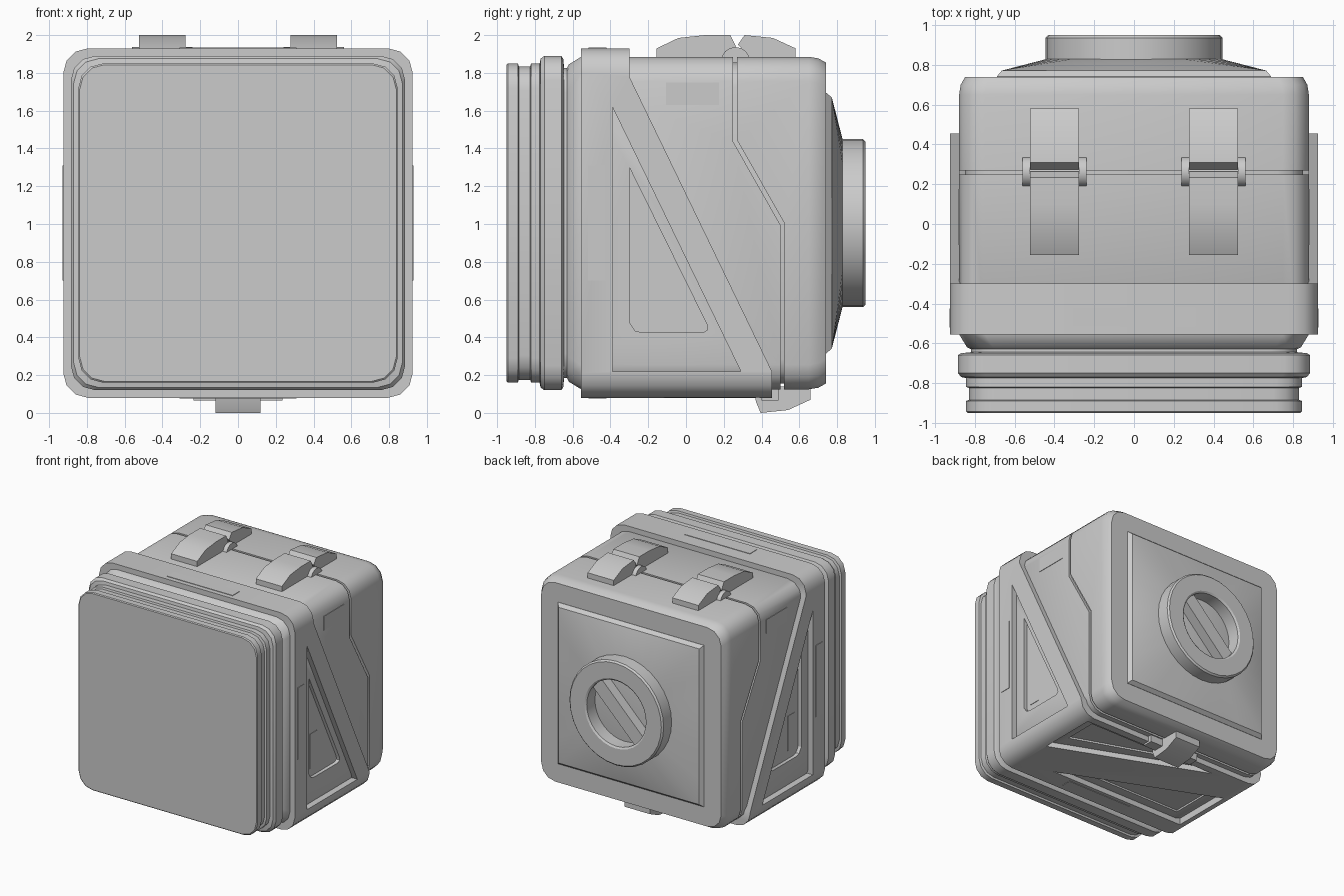
import bpy, bmesh, math
from mathutils import Vector, Matrix

if "Cube" in bpy.data.objects:
    bpy.data.objects.remove(bpy.data.objects["Cube"])

CZ = 1.005  # height of the container's long axis

grey = bpy.data.materials.new("light_grey")
grey.diffuse_color = (0.6, 0.6, 0.6, 1)
grey.use_nodes = True
grey.node_tree.nodes["Principled BSDF"].inputs["Base Color"].default_value = grey.diffuse_color


def finish(name, bm):
    bmesh.ops.recalc_face_normals(bm, faces=bm.faces)
    me = bpy.data.meshes.new(name)
    bm.to_mesh(me)
    bm.free()
    me.materials.append(grey)
    ob = bpy.data.objects.new(name, me)
    bpy.context.collection.objects.link(ob)
    return ob


def bridge(name, rings, closed=False):
    """Skin a list of equal-length point rings; cap the ends unless closed."""
    bm = bmesh.new()
    vr = [[bm.verts.new(p) for p in r] for r in rings]
    n = len(vr[0])
    pairs = list(zip(vr, vr[1:] + vr[:1])) if closed else list(zip(vr, vr[1:]))
    for a, b in pairs:
        for i in range(n):
            j = (i + 1) % n
            bm.faces.new((a[i], a[j], b[j], b[i]))
    if not closed:
        bm.faces.new(vr[0])
        bm.faces.new(vr[-1])
    return finish(name, bm)


def rounded_square(y, h, r=0.13, seg=3):
    pts = []
    for q in range(4):
        mid = math.radians(45 + 90 * q)
        cx = math.copysign(h - r, math.cos(mid))
        cz = math.copysign(h - r, math.sin(mid))
        for k in range(seg + 1):
            a = math.radians(90 * q + 90 * k / seg)
            pts.append((cx + r * math.cos(a), y, CZ + cz + r * math.sin(a)))
    return pts


def prism(name, pts, axis, lo, hi):
    """Extrude a 2D outline along x (points are y,z) or z (points are x,y)."""
    if axis == 'x':
        return bridge(name, [[(d, a, b) for a, b in pts] for d in (lo, hi)])
    return bridge(name, [[(a, b, d) for a, b in pts] for d in (lo, hi)])


def box(name, lo, hi):
    (x0, y0, z0), (x1, y1, z1) = lo, hi
    return prism(name, [(x0, y0), (x1, y0), (x1, y1), (x0, y1)], 'z', z0, z1)


def cut(ob, cutter):
    mod = ob.modifiers.new("cut", 'BOOLEAN')
    mod.operation, mod.solver, mod.object = 'DIFFERENCE', 'EXACT', cutter
    dg = bpy.context.evaluated_depsgraph_get()
    me = bpy.data.meshes.new_from_object(ob.evaluated_get(dg))
    ob.modifiers.clear()
    ob.data = me
    bpy.data.objects.remove(cutter)


# Main shell with the ribbed front seal
profile = [(-0.95, 0.838), (-0.943, 0.845), (-0.89, 0.845), (-0.885, 0.83), (-0.825, 0.83),
           (-0.82, 0.845), (-0.775, 0.845), (-0.77, 0.87), (-0.75, 0.885), (-0.66, 0.885),
           (-0.65, 0.87), (-0.645, 0.82), (-0.63, 0.82), (-0.62, 0.84), (-0.555, 0.88),
           (0.65, 0.88), (0.70, 0.872), (0.74, 0.85)]
shell = bridge("shell", [rounded_square(y, h) for y, h in profile])

# Seam between the front and rear halves, backed by an inner core
cut(shell, prism("seam_cutter", [(0.25, 3), (0.25, 1.435), (0.50, 0.995), (0.50, -1), (0.52, -1),
                                 (0.52, 1.005), (0.27, 1.445), (0.27, 3)], 'x', -2, 2))
bridge("inner_core", [rounded_square(y, 0.85) for y in (0.15, 0.6)])

# Triangular pockets sunk into the shell on both sides and underneath
side_pocket = [(-0.30, 1.30), (-0.30, 0.48), (-0.27, 0.435), (-0.23, 0.425),
               (0.09, 0.425), (0.115, 0.44), (0.11, 0.47)]
for s in (-1, 1):
    lo, hi = sorted((s * 0.85, s * 1.2))
    cut(shell, prism("pocket_cutter", side_pocket, 'x', lo, hi))
bottom_pockets = ([(0.70, 0.32), (0.70, 0.03), (-0.12, 0.32)],
                  [(-0.70, -0.31), (0.20, -0.31), (-0.70, 0.04)])
for tri in bottom_pockets:
    cut(shell, prism("pocket_cutter", tri, 'z', -0.5, 0.145))

# Raised collar with diagonal side braces and a braced base
frame = bridge("braced_frame", [rounded_square(y, 0.925) for y in (-0.555, 0.455)])
cut(frame, prism("brace_cutter", [(-0.30, 3), (-0.30, 1.78), (0.455, 0.22), (1, 0.22), (1, 3)],
                 'x', -2, 2))
cut(frame, prism("window_cutter", [(-0.39, 1.62), (-0.39, 0.22), (0.29, 0.22)], 'x', -2, 2))
for tri in ([(0.80, 0.39), (0.80, -0.12), (-0.48, 0.39)],
            [(-0.80, -0.39), (0.50, -0.39), (-0.80, 0.15)]):
    cut(frame, prism("window_cutter", tri, 'z', -0.5, 0.14))

# Rear panel: a bevelled square rising to a round seat
angles = [math.tau * i / 32 for i in range(32)]


def ring(y, r, square=False):
    pts = []
    for a in angles:
        c, s = math.cos(a), math.sin(a)
        k = r / max(abs(c), abs(s)) if square else r
        pts.append((k * c, y, CZ + k * s))
    return pts


bridge("rear_panel", [ring(0.70, 0.69, True), ring(0.742, 0.69, True), ring(0.772, 0.665, True),
                      ring(0.83, 0.44)])

# Rear knob with a diagonal grip bar
bridge("knob_ring", [ring(y, r) for y, r in ((0.80, 0.445), (0.937, 0.445), (0.95, 0.432),
                                             (0.95, 0.295), (0.94, 0.28), (0.80, 0.28))], True)
bar = box("knob_bar", (-0.29, 0.80, -0.06), (0.29, 0.915, 0.06))
bar.data.transform(Matrix.Translation((0, 0, CZ)) @ Matrix.Rotation(math.radians(-45), 4, 'Y'))


def barrel(name, x0, x1, y, z, r):
    pts = [(y + r * math.cos(a), z + r * math.sin(a)) for a in angles[::2]]
    prism(name, pts, 'x', x0, x1)


# Two top latches: front paddle, rear paddle, hinge barrel and lugs
front_paddle = [(-0.155, 1.86), (-0.155, 1.93), (-0.04, 1.985), (0.10, 2.0), (0.235, 2.0),
                (0.265, 1.94), (0.22, 1.90), (0.20, 1.86)]
rear_paddle = [(0.58, 1.86), (0.58, 1.93), (0.46, 1.985), (0.31, 2.0), (0.275, 1.95),
               (0.32, 1.90), (0.33, 1.86)]
for x, side in ((-0.4, "left"), (0.4, "right")):
    prism(side + "_front_paddle", front_paddle, 'x', x - 0.123, x + 0.123)
    prism(side + "_rear_paddle", rear_paddle, 'x', x - 0.123, x + 0.123)
    barrel(side + "_hinge_pin", x - 0.13, x + 0.13, 0.262, 1.885, 0.04)
    for s in (-1, 1):
        c = x + s * 0.142
        barrel(side + "_hinge_lug", c - 0.018, c + 0.018, 0.262, 1.86, 0.077)

# Bottom latch
prism("bottom_paddle", [(0.36, 0.13), (0.37, 0.06), (0.395, 0.0), (0.54, 0.015), (0.66, 0.07),
                        (0.66, 0.15)], 'x', -0.12, 0.12)
box("bottom_hinge", (-0.235, 0.40, 0.065), (0.235, 0.49, 0.16))

# Thin label plates
T = 0.004
for s in (-1, 1):
    for surf, y0, y1, z0, z1 in ((0.925, -0.52, -0.425, 0.70, 1.31), (0.85, -0.25, -0.155, 0.495, 0.79),
                                 (0.88, -0.105, 0.175, 1.63, 1.75)):
        a, b = sorted((s * (surf - T), s * (surf + T)))
        box("side_label", (a, y0, z0), (b, y1, z1))
box("top_label", (-0.31, -0.515, 1.93 - T), (0.31, -0.42, 1.93 + T))
box("bottom_label", (-0.31, -0.515, 0.08 - T), (0.31, -0.42, 0.08 + T))

# Smooth rounded corners, keep hard edges
for ob in bpy.context.scene.objects:
    ob.select_set(True)
    bpy.context.view_layer.objects.active = ob
bpy.ops.object.shade_smooth_by_angle(angle=math.radians(32))
